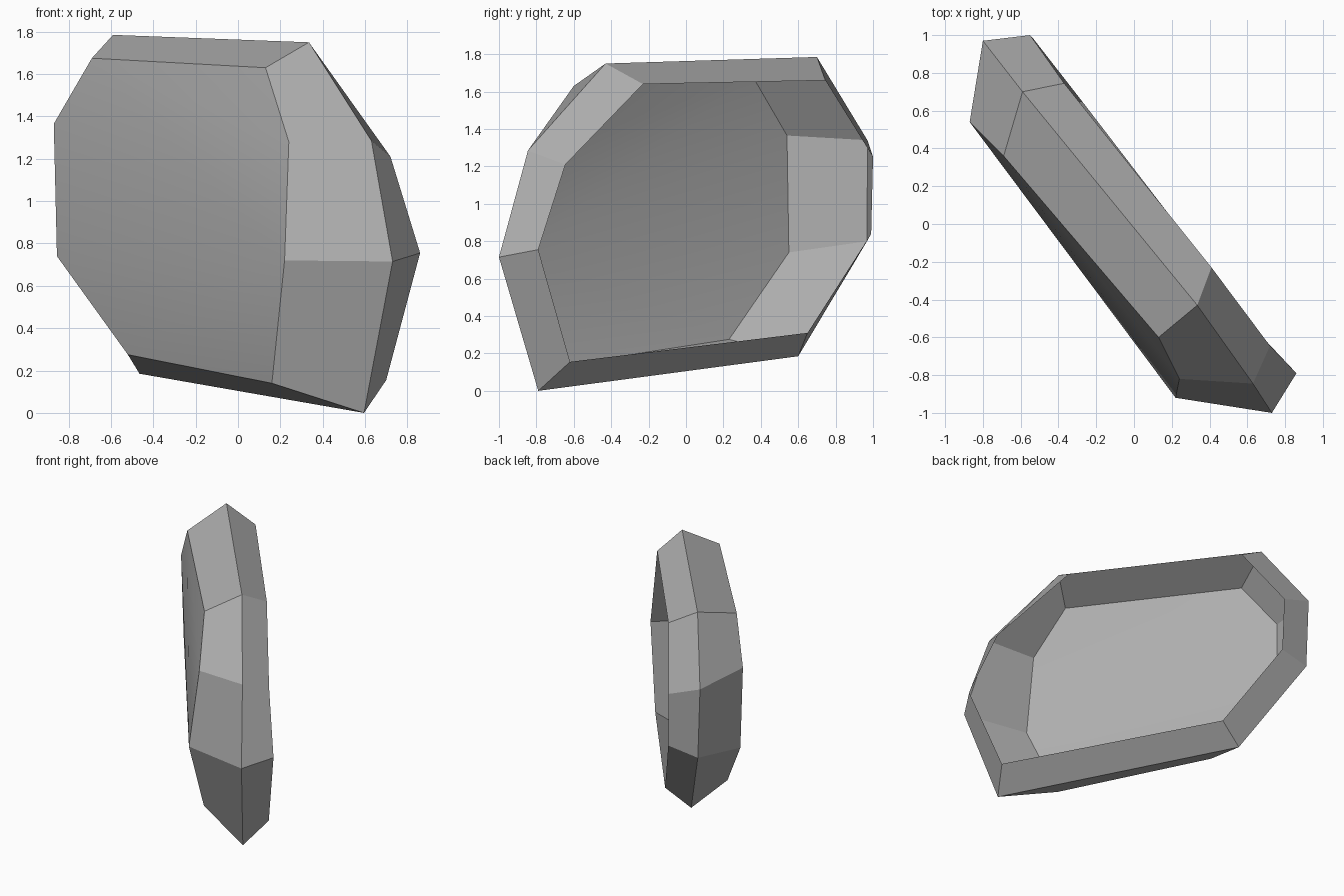
import bpy
import bmesh
import math

# Remove only the default cube
default_cube = bpy.data.objects.get("Cube")
if default_cube:
    bpy.data.objects.remove(default_cube, do_unlink=True)


def make_material(name, colour):
    material = bpy.data.materials.new(name)
    material.use_nodes = True
    material.diffuse_color = colour
    shader = material.node_tree.nodes["Principled BSDF"]
    shader.inputs["Base Color"].default_value = colour
    return material


def add_ring(bm, points):
    return [bm.verts.new(point) for point in points]


def bridge(bm, ring_a, ring_b):
    """Join two rings of equal length with a band of quads."""
    count = len(ring_a)
    for i in range(count):
        j = (i + 1) % count
        bm.faces.new((ring_a[i], ring_b[i], ring_b[j], ring_a[j]))


def bulged_cap(bm, ring):
    """Close a ring with a fan from its proudest corner, clipping the first corner."""
    clipped, side, apex, *rest = ring
    corners = rest + [side]
    for a, b in zip(corners, corners[1:]):
        bm.faces.new((apex, a, b))
    return bm.faces.new((rest[-1], clipped, side))


# Outline of the broad chipped face
face_outline = [
    (0.13, -0.60, 1.63), (0.24, -0.82, 1.28), (0.22, -0.92, 0.72), (0.16, -0.65, 0.14),
    (-0.52, 0.23, 0.275), (-0.855, 0.55, 0.74), (-0.87, 0.54, 1.365), (-0.69, 0.36, 1.675),
]

# Widest outline around the edge of the slab
rim_outline = [
    (0.335, -0.43, 1.75), (0.63, -0.845, 1.285), (0.73, -1.0, 0.715), (0.595, -0.79, 0.0),
    (-0.465, 0.60, 0.185), (-0.78, 0.968, 0.80), (-0.80, 0.97, 1.34), (-0.59, 0.70, 1.785),
]

# Outline of the open, hollow back
back_outline = [
    (0.41, -0.23, 1.64), (0.72, -0.645, 1.21), (0.86, -0.79, 0.755), (0.70, -0.62, 0.155),
    (-0.275, 0.65, 0.31), (-0.54, 0.99, 0.84), (-0.55, 1.0, 1.25), (-0.37, 0.745, 1.66),
]

# Hollow rock slab: one bulged face and two bevelled bands
bm = bmesh.new()
face_ring = add_ring(bm, face_outline)
rim_ring = add_ring(bm, rim_outline)
back_ring = add_ring(bm, back_outline)
cap = bulged_cap(bm, face_ring)
bridge(bm, face_ring, rim_ring)
bridge(bm, rim_ring, back_ring)
bmesh.ops.recalc_face_normals(bm, faces=bm.faces[:])

# The broad face must point outward, towards the front right
bm.normal_update()
if cap.normal.y > 0:
    bmesh.ops.reverse_faces(bm, faces=bm.faces[:])

mesh = bpy.data.meshes.new("rock_slab")
bm.to_mesh(mesh)
bm.free()
mesh.materials.append(make_material("stone_grey", (0.42, 0.42, 0.42, 1.0)))
rock = bpy.data.objects.new("rock_slab", mesh)
bpy.context.scene.collection.objects.link(rock)

# Soften only the shallow bulge and keep the chipped facets flat
bpy.ops.object.select_all(action="DESELECT")
rock.select_set(True)
bpy.context.view_layer.objects.active = rock
bpy.ops.object.shade_smooth_by_angle(angle=math.radians(12))
